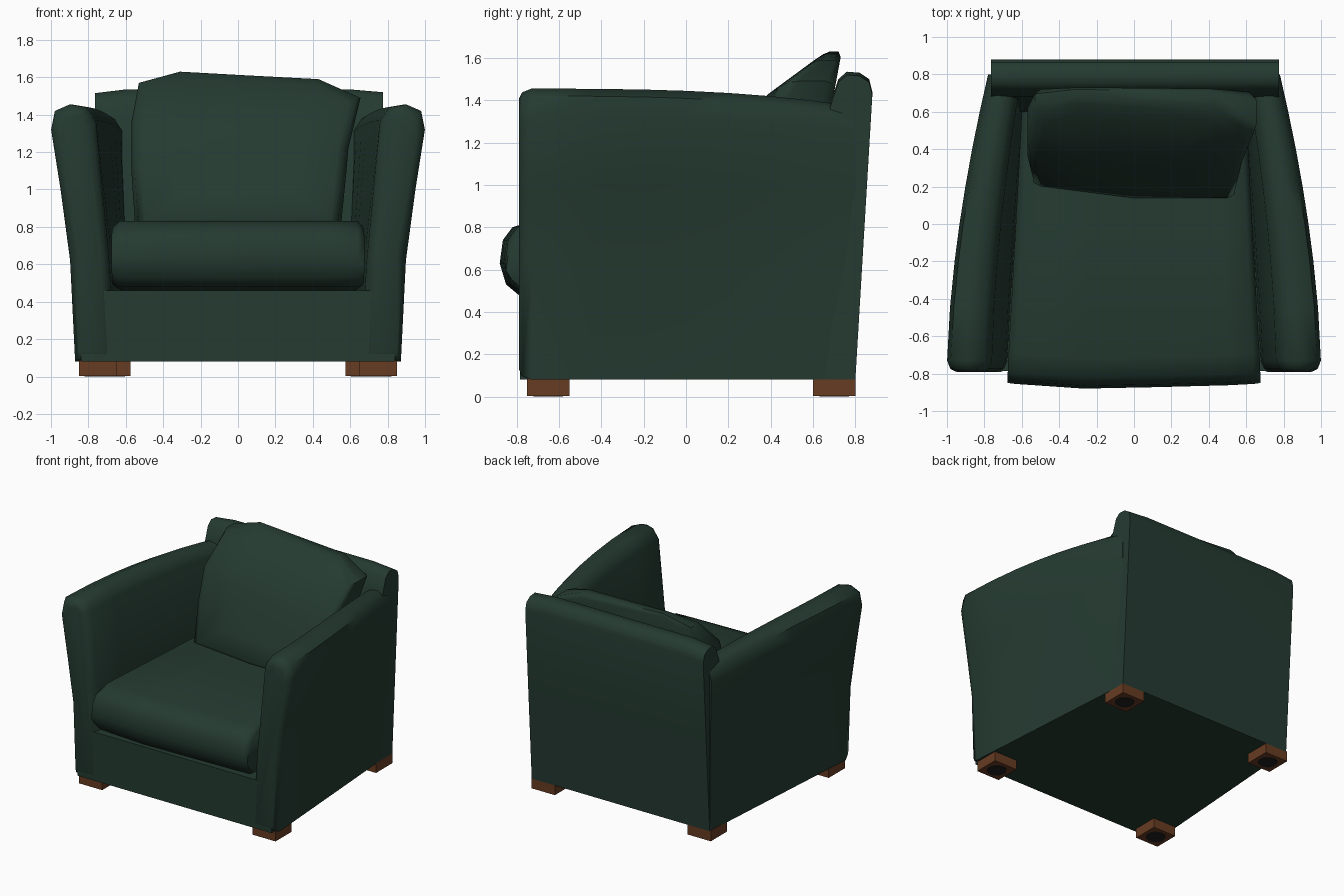
import bpy, bmesh, math
from mathutils import Vector

if "Cube" in bpy.data.objects:
    bpy.data.objects.remove(bpy.data.objects["Cube"])


def material(name, rgb):
    m = bpy.data.materials.new(name)
    m.diffuse_color = (*rgb, 1)
    m.use_nodes = True
    m.node_tree.nodes["Principled BSDF"].inputs["Base Color"].default_value = m.diffuse_color
    return m


GREEN = material("dark green fabric", (0.018, 0.043, 0.031))
WOOD = material("brown wood", (0.135, 0.045, 0.016))
DARK = material("dark pad", (0.012, 0.014, 0.012))


def loft(name, rings, mat, angle=50, mirror=False):
    """Skin a row of equal-length closed rings and cap both ends."""
    bm = bmesh.new()
    rows = [[bm.verts.new(p) for p in r] for r in rings]
    n = len(rows[0])
    for a, b in zip(rows, rows[1:]):
        for i in range(n):
            j = (i + 1) % n
            bm.faces.new((a[i], a[j], b[j], b[i]))
    bm.faces.new(rows[0])
    bm.faces.new(rows[-1][::-1])
    bmesh.ops.recalc_face_normals(bm, faces=bm.faces)
    me = bpy.data.meshes.new(name)
    bm.to_mesh(me)
    bm.free()
    me.materials.append(mat)
    ob = bpy.data.objects.new(name, me)
    bpy.context.collection.objects.link(ob)
    bpy.ops.object.select_all(action='DESELECT')
    ob.select_set(True)
    bpy.context.view_layer.objects.active = ob
    bpy.ops.object.shade_smooth_by_angle(angle=math.radians(angle))
    if mirror:
        ob.modifiers.new("mirror", 'MIRROR')
    return ob


def inset(ring, d):
    """Move ring points towards the ring centre by a distance d."""
    c = sum((Vector(p) for p in ring), Vector()) / len(ring)
    out = []
    for p in ring:
        v = Vector(p) - c
        out.append(c + Vector([math.copysign(max(abs(k) - d, 0), k) for k in v]))
    return out


def lerp(a, b, t):
    return a + (b - a) * t


# Base: tapered block between the arms
loft("base", [[(-0.84, -0.785, z), (0.84, -0.785, z), (0.74, 0.79, z), (-0.74, 0.79, z)]
              for z in (0.08, 0.46)], GREEN, 30)

# Arms: flared section that narrows and sinks towards the back
FRONT = [(0.875, 0.08), (0.90, 0.62), (0.95, 1.0), (1.0, 1.32), (0.98, 1.42), (0.90, 1.455),
         (0.81, 1.44), (0.76, 1.37), (0.69, 0.62), (0.66, 0.08)]
BACK = [(0.765, 0.08), (0.77, 0.62), (0.775, 1.0), (0.78, 1.25), (0.76, 1.33), (0.71, 1.37),
        (0.64, 1.36), (0.60, 1.30), (0.58, 0.62), (0.56, 0.08)]


def arm_ring(y):
    t = (y + 0.79) / 1.59
    ring = []
    for (fx, fz), (bx, bz) in zip(FRONT, BACK):
        curve = lerp(1, 1.7, min(1, max(0, fz - 0.3)))
        ring.append((lerp(fx, bx, t ** curve), y, lerp(fz, bz, t ** 3)))
    return ring


arm = []
for y, d in ((-0.79, 0.05), (-0.775, 0.018), (-0.73, 0)):
    arm.append([(p[0], y, p[2]) for p in inset(arm_ring(y), d)])
arm += [arm_ring(y) for y in (-0.45, -0.2, 0.0, 0.2, 0.4, 0.6, 0.80)]
loft("arms", arm, GREEN, 50, mirror=True)

# Back rest: rounded profile swept across the width
BACK_PROFILE = [(0.80, 0.08), (0.84, 0.75), (0.88, 1.44), (0.865, 1.50), (0.82, 1.53),
                (0.76, 1.535), (0.72, 1.50), (0.68, 1.38), (0.60, 0.80), (0.58, 0.08)]
loft("back_rest", [[(x, y, z + (s if z > 1 else 0)) for y, z in BACK_PROFILE]
                   for x, s in ((-0.765, -0.02), (-0.6, 0), (0.6, 0), (0.775, -0.015))], GREEN)

# Seat cushion: puffed front edge, narrowing to the back
SEAT = [(-0.79, 0.48), (-0.85, 0.53), (-0.88, 0.63), (-0.865, 0.74), (-0.82, 0.80),
        (-0.72, 0.832), (0.0, 0.825), (0.62, 0.82), (0.62, 0.47), (-0.5, 0.46)]
seat = []
for f, d, push in ((-1, 0.035, 0.03), (-0.94, 0, 0.025), (-0.4, 0, 0), (0.2, 0, 0.008),
                   (0.75, 0, 0.018), (0.95, 0, 0.025), (1, 0.035, 0.03)):
    ring = []
    for y, z in SEAT:
        width = 0.675 - 0.075 * max(0, y + 0.8) / 1.4
        zz = z - d if z > 0.6 else z + d * 0.6
        ring.append((f * width, y + (push if y < -0.7 else 0), zz))
    seat.append(ring)
loft("seat_cushion", seat, GREEN, 60)

# Back cushion: uneven pillow outline leaning against the back rest
PILLOW = [(-0.55, 0.80), (0.0, 0.80), (0.55, 0.80), (0.58, 1.1), (0.59, 1.22), (0.655, 1.49),
          (0.43, 1.59), (0.05, 1.61), (-0.31, 1.63), (-0.53, 1.57), (-0.57, 1.36), (-0.57, 1.1)]


def front_y(x, z):
    lean = 0.13 + 0.42 * (z - 0.82) + (0.9 * (z - 1.42) if z > 1.42 else 0)
    return lean + 0.07 * min(1, max(0, -x) / 0.5) * max(0, 1.3 - z) / 0.5


def pillow_ring(scale, depth):
    ring = []
    for x, z in PILLOW:
        x, z = x * scale, 1.2 + (z - 1.2) * scale
        yb = 0.58 + 0.15 * (z - 0.8) / 0.8
        ring.append((x, lerp(front_y(x, z), yb, depth), z))
    return ring


loft("back_cushion", [pillow_ring(0.55, -0.02), pillow_ring(0.9, 0), pillow_ring(0.97, 0.06),
                      pillow_ring(1, 0.25), pillow_ring(1, 0.8), pillow_ring(0.94, 1)], GREEN, 60)

# Feet: square wooden blocks with a round pad underneath
for part, cx, cy in (("front", 0.75, -0.65), ("back", 0.675, 0.70)):
    loft(part + "_feet", [[(cx + a * 0.1, cy + b * 0.1, z)
                           for a, b in ((-1, -1), (1, -1), (1, 1), (-1, 1))]
                          for z in (0.004, 0.085)], WOOD, 30, mirror=True)
    loft(part + "_foot_pads", [[(cx + 0.07 * math.cos(k * math.pi / 8),
                                 cy + 0.07 * math.sin(k * math.pi / 8), z) for k in range(16)]
                               for z in (0, 0.006)], DARK, 30, mirror=True)
